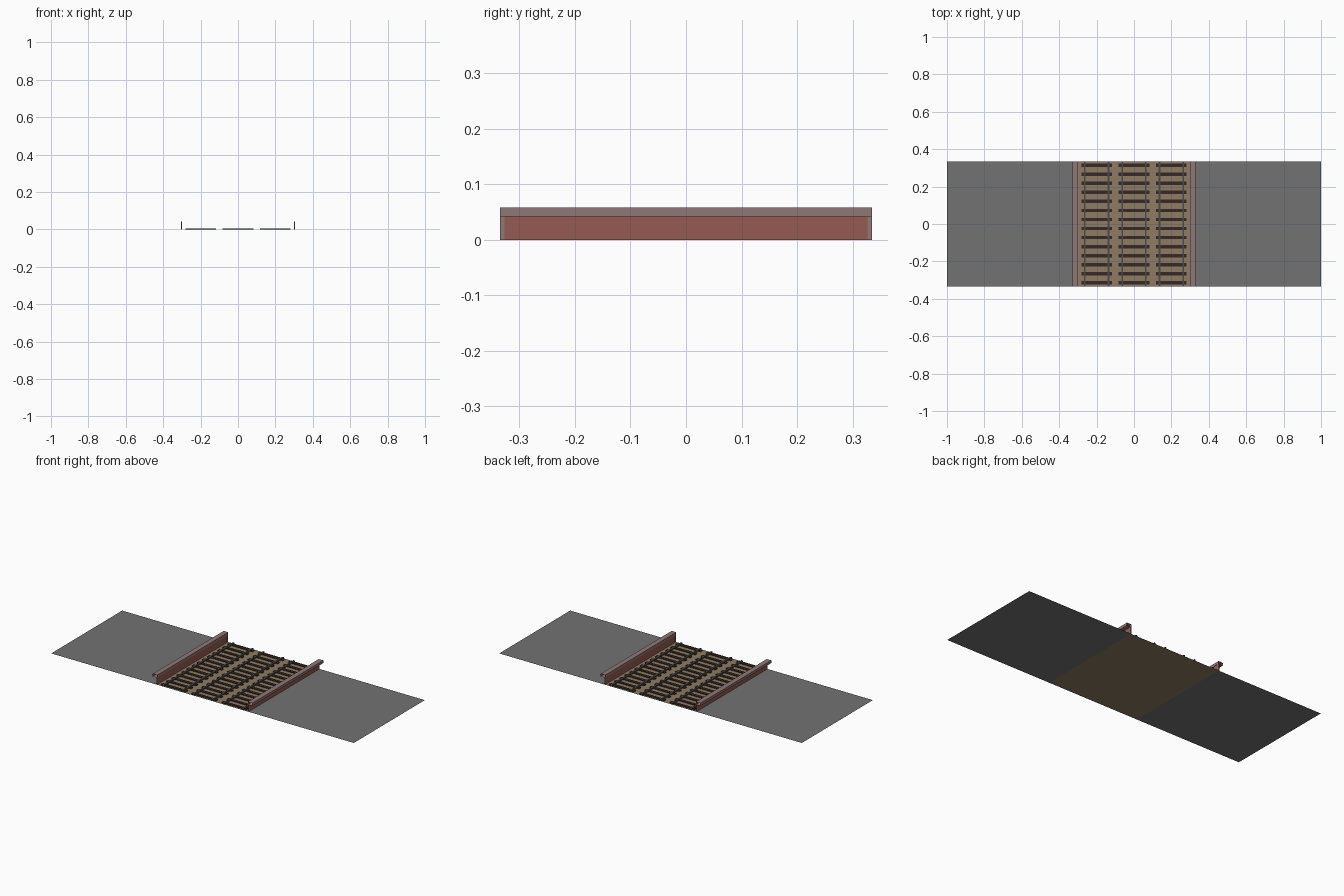
import bpy, bmesh

if "Cube" in bpy.data.objects:
    bpy.data.objects.remove(bpy.data.objects["Cube"])

HALF = 0.335   # half length along the track
WALL = 0.30    # distance of the retaining walls from the middle


def material(name, rgb):
    m = bpy.data.materials.new(name)
    m.diffuse_color = (*rgb, 1)
    m.use_nodes = True
    m.node_tree.nodes["Principled BSDF"].inputs["Base Color"].default_value = m.diffuse_color
    return m


ASPHALT = material("asphalt grey", (0.17, 0.17, 0.17))
BALLAST = material("ballast brown", (0.27, 0.20, 0.125))
BRICK = material("brick red", (0.30, 0.105, 0.085))
STONE = material("pale red stone", (0.28, 0.185, 0.18))
TIMBER = material("dark timber", (0.035, 0.022, 0.018))
STEEL = material("rail steel", (0.075, 0.065, 0.068))


def finish(name, bm, mat):
    me = bpy.data.meshes.new(name)
    bm.to_mesh(me)
    bm.free()
    me.materials.append(mat)
    ob = bpy.data.objects.new(name, me)
    bpy.context.collection.objects.link(ob)
    return ob


def plate(name, x0, x1, mat):
    """Flat ground sheet over the whole length."""
    bm = bmesh.new()
    bm.faces.new([bm.verts.new((x, y, 0)) for x, y in
                  ((x0, -HALF), (x1, -HALF), (x1, HALF), (x0, HALF))])
    return finish(name, bm, mat)


def add_box(bm, x0, x1, y0, y1, z0, z1, open_ends=False, open_bottom=False):
    """Box, optionally without its end faces (tileable) or its bottom."""
    x0, x1 = sorted((x0, x1))
    geo = bmesh.ops.create_cube(bm, size=1)["verts"]
    for v in geo:
        v.co = ((x0 + x1) / 2 + v.co.x * (x1 - x0),
                (y0 + y1) / 2 + v.co.y * (y1 - y0),
                (z0 + z1) / 2 + v.co.z * (z1 - z0))
    faces = {f for v in geo for f in v.link_faces}
    drop = []
    for f in faces:
        f.normal_update()
        if (open_ends and abs(f.normal.y) > 0.9) or (open_bottom and f.normal.z < -0.9):
            drop.append(f)
    bmesh.ops.delete(bm, geom=drop, context='FACES_ONLY')


# Ground: ballast bed between the walls, paving outside
plate("ballast_bed", -WALL, WALL, BALLAST)
plate("paving_left", -1, -WALL, ASPHALT)
plate("paving_right", WALL, 1, ASPHALT)

# Retaining walls: brick panel, end piers and overhanging coping
for side, s in (("left", -1), ("right", 1)):
    bm = bmesh.new()
    add_box(bm, s * 0.3005, s * 0.3035, -0.327, 0.327, 0, 0.042, True, True)
    finish("wall_panel_" + side, bm, BRICK)

    bm = bmesh.new()
    for y0, y1 in ((-HALF, -0.327), (0.327, HALF)):
        add_box(bm, s * 0.2995, s * 0.3045, y0, y1, 0, 0.042, False, True)
    finish("wall_piers_" + side, bm, STONE)

    bm = bmesh.new()
    add_box(bm, s * 0.299, s * 0.329, -HALF, HALF, 0.042, 0.058, True)
    finish("wall_coping_" + side, bm, STONE)

# Three tracks: rows of sleepers with two rails each
for n, cx in enumerate((-0.2, 0, 0.2), 1):
    bm = bmesh.new()
    for i in range(14):
        y = (i - 6.5) * 0.0483
        add_box(bm, cx - 0.082, cx + 0.082, y - 0.009, y + 0.009, 0, 0.004, False, True)
    finish(f"sleepers_{n}", bm, TIMBER)

    bm = bmesh.new()
    for dx in (-0.063, 0.063):
        add_box(bm, cx + dx - 0.005, cx + dx + 0.005, -HALF, HALF, 0, 0.007, True, True)
    finish(f"rails_{n}", bm, STEEL)
